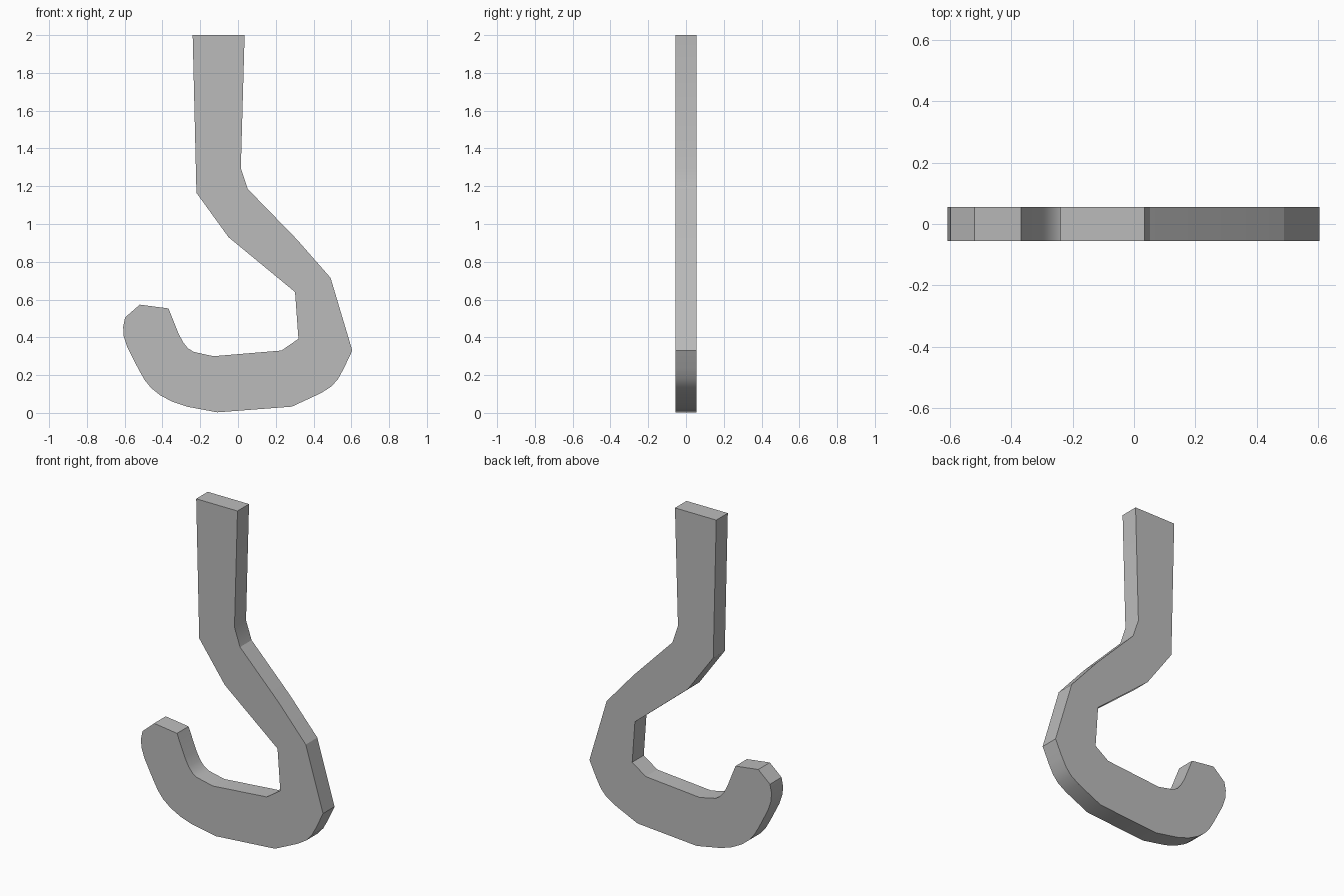
import bpy
import bmesh
from math import radians

cube = bpy.data.objects.get("Cube")
if cube:
    bpy.data.objects.remove(cube, do_unlink=True)

HALF_THICKNESS = 0.055

# Plain grey metal
metal = bpy.data.materials.new("grey metal")
grey = (0.5, 0.5, 0.5, 1)
metal.diffuse_color = grey
metal.use_nodes = True
metal.node_tree.nodes["Principled BSDF"].inputs["Base Color"].default_value = grey

# Side outline (x, z), in four runs
shank_outer = [(0.035, 2), (0.015, 1.295), (0.052, 1.185), (0.31, 0.92), (0.49, 0.715), (0.605, 0.33)]
bottom = [(0.56, 0.235), (0.53, 0.18), (0.495, 0.14), (0.44, 0.105), (0.285, 0.033),
          (-0.11, 0.003), (-0.27, 0.033), (-0.345, 0.058), (-0.41, 0.092),
          (-0.46, 0.132), (-0.495, 0.175), (-0.525, 0.228)]
tip = [(-0.585, 0.345), (-0.605, 0.405), (-0.608, 0.455), (-0.598, 0.505), (-0.52, 0.573), (-0.368, 0.553)]
inner = [(-0.315, 0.42), (-0.29, 0.373), (-0.265, 0.342), (-0.235, 0.323), (-0.13, 0.3), (0.23, 0.33),
         (0.32, 0.392), (0.302, 0.64), (-0.05, 0.93), (-0.22, 1.165), (-0.24, 2)]

# Extrude the outline into a flat bar
bm = bmesh.new()
outline = shank_outer + bottom + tip + inner
face = bm.faces.new([bm.verts.new((x, -HALF_THICKNESS, z)) for x, z in outline])
extruded = bmesh.ops.extrude_face_region(bm, geom=[face])["geom"]
verts = [v for v in extruded if isinstance(v, bmesh.types.BMVert)]
bmesh.ops.translate(bm, verts=verts, vec=(0, 2 * HALF_THICKNESS, 0))
bmesh.ops.recalc_face_normals(bm, faces=bm.faces)

mesh = bpy.data.meshes.new("hook")
bm.to_mesh(mesh)
bm.free()
mesh.materials.append(metal)
hook = bpy.data.objects.new("hook", mesh)
bpy.context.collection.objects.link(hook)

# Smooth the rounded bends, keep the corners sharp
bpy.ops.object.select_all(action='DESELECT')
hook.select_set(True)
bpy.context.view_layer.objects.active = hook
bpy.ops.object.shade_smooth_by_angle(angle=radians(24))
